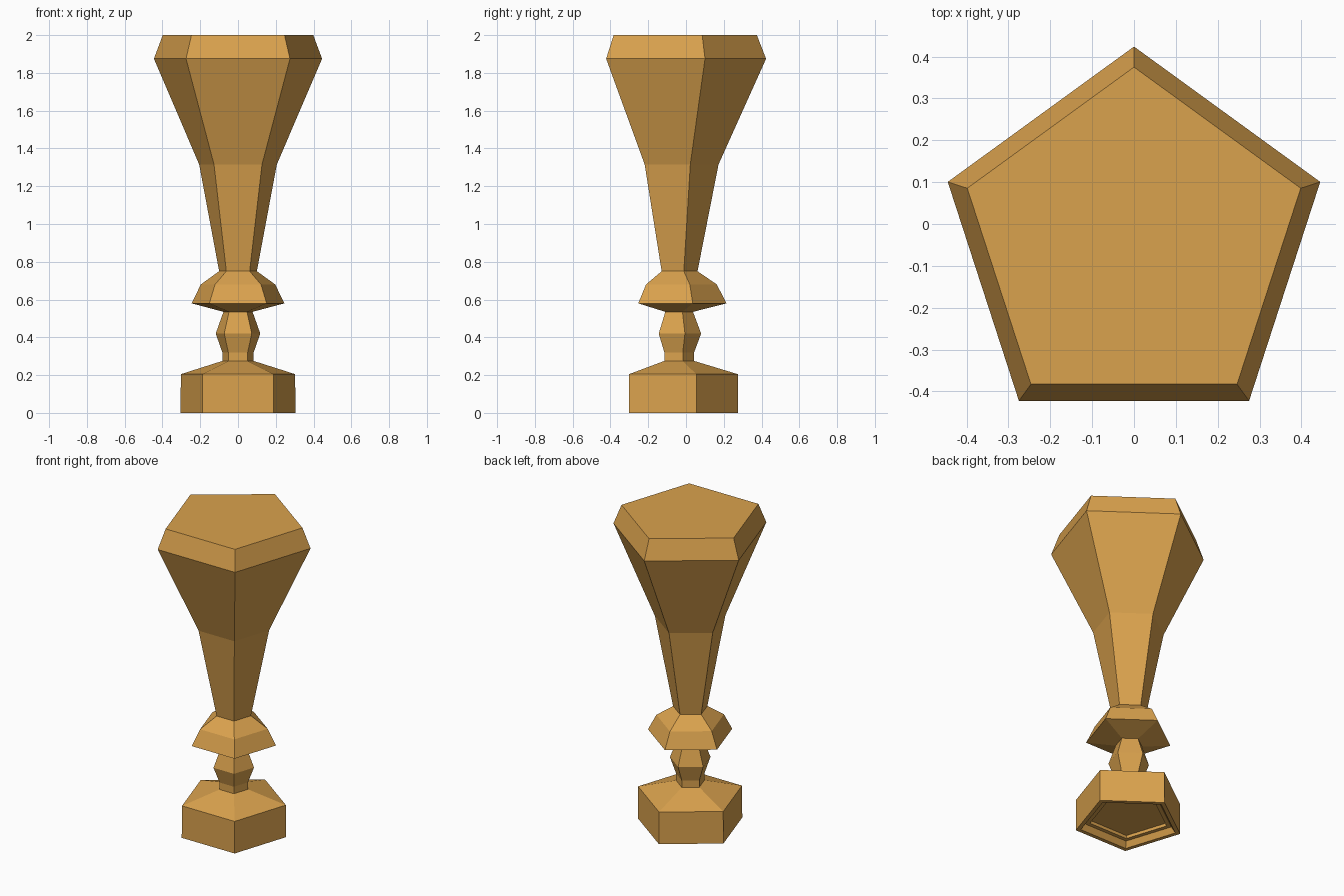
import bpy
import bmesh
from math import cos, sin, radians

SIDES = 5
AXIS_Y = -0.044

cube = bpy.data.objects.get("Cube")
if cube:
    bpy.data.objects.remove(cube, do_unlink=True)

gold = bpy.data.materials.new("warm gold")
gold.use_nodes = True
colour = (0.70, 0.36, 0.075, 1)
gold.diffuse_color = colour
gold.node_tree.nodes["Principled BSDF"].inputs["Base Color"].default_value = colour


def turned_part(name, profile, cap_start=False, cap_end=False):
    """Sweep a (radius, height) profile around the axis with five flat sides."""
    bm = bmesh.new()
    rings = []
    for r, z in profile:
        angles = [radians(90 + k * 360 / SIDES) for k in range(SIDES)]
        rings.append([bm.verts.new((r * cos(a), r * sin(a), z)) for a in angles])
    for low, high in zip(rings, rings[1:]):
        for k in range(SIDES):
            n = (k + 1) % SIDES
            bm.faces.new((low[k], low[n], high[n], high[k]))
    if cap_start:
        bm.faces.new(rings[0][::-1])
    if cap_end:
        bm.faces.new(rings[-1])
    mesh = bpy.data.meshes.new(name)
    bm.to_mesh(mesh)
    bm.free()
    mesh.materials.append(gold)
    part = bpy.data.objects.new(name, mesh)
    part.location.y = AXIS_Y
    bpy.context.collection.objects.link(part)
    return part


# Base block, starting from the stepped recess in its underside
turned_part("base", [(0.235, 0.055), (0.235, 0.035), (0.265, 0.035), (0.29, 0),
                     (0.32, 0), (0.318, 0.205), (0.087, 0.275)], cap_start=True)

# Slim neck with a bead
turned_part("neck", [(0.087, 0.275), (0.087, 0.32), (0.124, 0.42), (0.081, 0.535)])

# Flared collar
turned_part("collar", [(0.081, 0.535), (0.258, 0.58), (0.207, 0.68), (0.105, 0.75)])

# Tapered handle with a bevelled top
turned_part("handle", [(0.105, 0.75), (0.216, 1.315), (0.468, 1.875), (0.419, 2)],
            cap_end=True)
